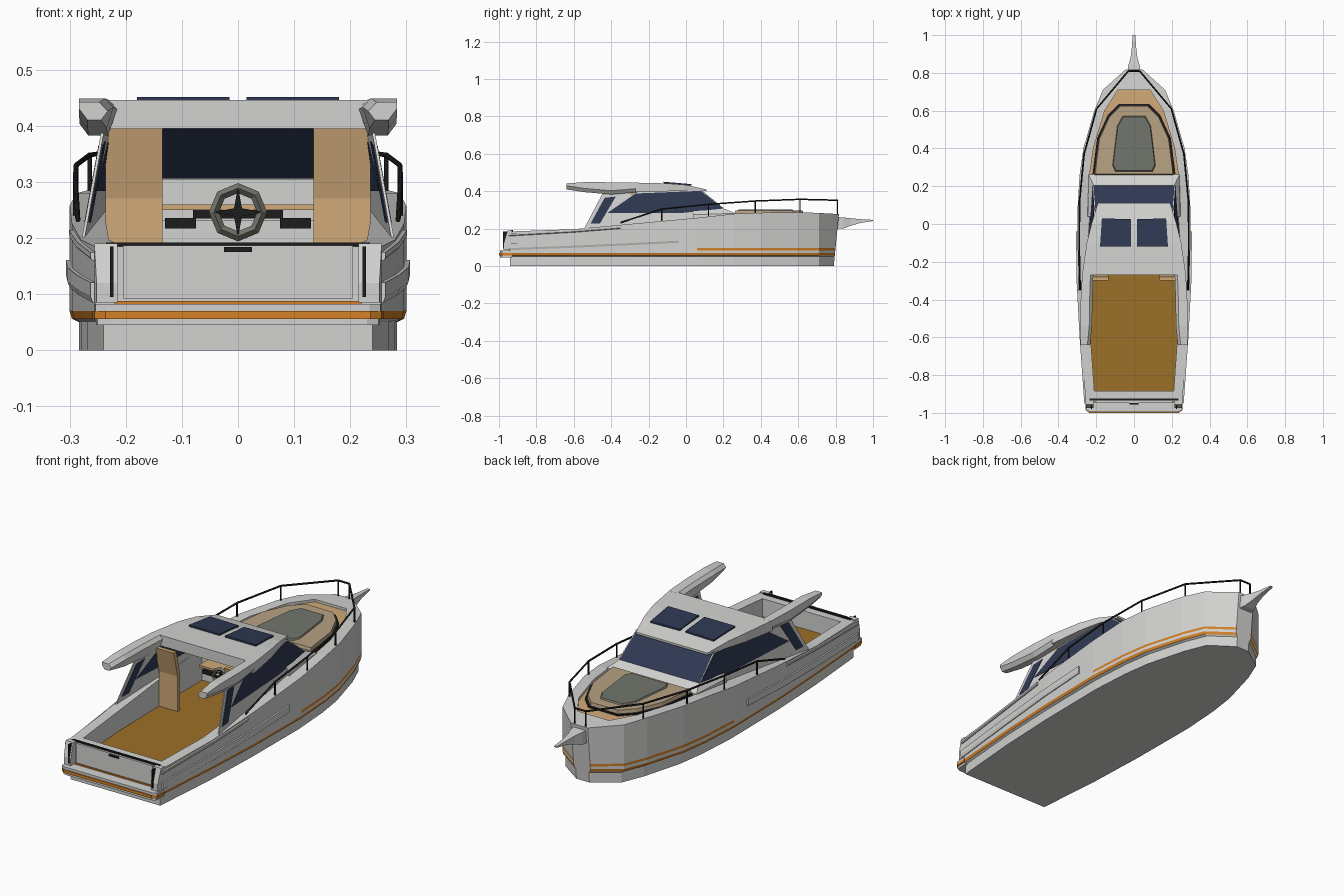
import bpy, bmesh, math
from mathutils import Vector

if "Cube" in bpy.data.objects:
    bpy.data.objects.remove(bpy.data.objects["Cube"], do_unlink=True)


def material(name, r, g, b):
    m = bpy.data.materials.new(name)
    m.use_nodes = True
    m.diffuse_color = (r, g, b, 1)
    m.node_tree.nodes["Principled BSDF"].inputs["Base Color"].default_value = (r, g, b, 1)
    return m


white = material("hull white", .65, .65, .64)
orange = material("stripe orange", .66, .22, .02)
teak = material("cockpit teak", .33, .16, .02)
tan = material("deck tan", .64, .4, .19)
dull_tan = material("trunk tan", .48, .36, .23)
navy = material("window navy", .028, .04, .085)
grey = material("hatch grey", .17, .18, .15)
black = material("fitting black", .012, .012, .013)


def loft(name, rings, *mats):
    """Skin closed rings of points and cap both ends."""
    bm = bmesh.new()
    rows = [[bm.verts.new(p) for p in ring] for ring in rings]
    n = len(rows[0])
    for a, b in zip(rows, rows[1:]):
        for k in range(n):
            bm.faces.new((a[k], a[(k + 1) % n], b[(k + 1) % n], b[k])).material_index = 0
    bm.faces.new(rows[0])
    bm.faces.new(rows[-1])
    bmesh.ops.remove_doubles(bm, verts=bm.verts, dist=1e-5)
    bmesh.ops.recalc_face_normals(bm, faces=bm.faces)
    me = bpy.data.meshes.new(name)
    bm.to_mesh(me)
    bm.free()
    ob = bpy.data.objects.new(name, me)
    bpy.context.collection.objects.link(ob)
    for m in mats:
        me.materials.append(m)
    return ob


def pair(name, rings, mat):
    for s, side in ((1, "left"), (-1, "right")):
        loft(f"{side}_{name}", [[(s * x, y, z) for x, y, z in r] for r in rings], mat)


def rect(y, x0, x1, z0, z1):
    return [(x0, y, z0), (x1, y, z0), (x1, y, z1), (x0, y, z1)]


def box(name, x0, x1, y0, y1, z0, z1, mat, both=False):
    (pair if both else loft)(name, [rect(y0, x0, x1, z0, z1), rect(y1, x0, x1, z0, z1)], mat)


def slab(name, half, z0, z1, mat, inset=1.0):
    """Symmetric flat outline, given as its left half, with a tapered top."""
    full = half + [(-x, y) for x, y in reversed(half)]
    cy = sum(y for x, y in half) / len(half)
    top = [(x * inset, cy + (y - cy) * inset, z1) for x, y in full]
    return loft(name, [[(x, y, z0) for x, y in full], top], mat)


def tube(name, pts, radius, mat):
    cu = bpy.data.curves.new(name, "CURVE")
    cu.dimensions = "3D"
    cu.bevel_depth, cu.bevel_resolution, cu.use_fill_caps = radius, 1, True
    sp = cu.splines.new("POLY")
    sp.points.add(len(pts) - 1)
    for p, q in zip(sp.points, pts):
        p.co = (*q, 1)
    tmp = bpy.data.objects.new(name + "_path", cu)
    me = bpy.data.meshes.new_from_object(tmp)
    bpy.data.objects.remove(tmp)
    me.materials.clear()
    me.materials.append(mat)
    bpy.context.collection.objects.link(bpy.data.objects.new(name, me))


# Hull stations: y, bottom half width, side half width, sheer, inner half width, deck height
stations = [
    (-.94, .24, .255, .185, .21, .185), (-.885, .245, .26, .187, .21, .187),
    (-.885, .245, .26, .187, .21, .1), (-.6, .268, .28, .197, .23, .1),
    (-.3, .28, .296, .225, .235, .1), (.06, .283, .3, .258, .235, .1),
    (.06, .283, .3, .258, .235, .25), (.26, .27, .288, .28, .235, .268),
    (.4, .25, .268, .285, .215, .272), (.6, .195, .21, .288, .155, .275),
    (.71, .15, .165, .284, .085, .272), (.71, .15, .165, .284, .085, .284),
    (.79, .035, .045, .278, .02, .278)]


def along(y, k):
    """Interpolate one station column at y."""
    for a, b in zip(stations, stations[1:]):
        if a[0] <= y <= b[0] and b[0] > a[0]:
            return a[k] + (b[k] - a[k]) * (y - a[0]) / (b[0] - a[0])
    return stations[0][k] if y < 0 else stations[-1][k]


rings = []
for y, b, w, sheer, inner, floor in stations:
    half = [(b, 0), (b, .05), (w - .004, .056), (w, .07), (w, .084), (w, .096),
            (w, sheer), (inner, sheer), (inner, floor)]
    rake = .1 if y > .75 else 0
    full = half + [(-x, z) for x, z in reversed(half)]
    rings.append([(x, y + rake * z, z) for x, z in full])
hull = loft("hull", rings, white, orange, teak, tan)
for f in hull.data.polygons:
    c, n = f.center, f.normal
    if abs(n.z) < .5 and (.056 < c.z < .07 or (.084 < c.z < .096 and c.y > .05)) and len(f.vertices) == 4:
        f.material_index = 1
    elif n.z > .7 and abs(c.x) < .01 and -.88 < c.y < .7:
        f.material_index = 2 if c.z < .15 else 3

# Swim platform and transom
for name, z0, z1, m, w in (("platform_base", .045, .056, white, .25), ("platform_band", .056, .07, orange, .256),
                           ("platform_top", .07, .082, white, .254)):
    slab(name, [(w - .02, -.995 if m == white else -1), (w, -.985), (w + .003, -.93)], z0, z1, m)
box("platform_trim", -.22, .22, -.946, -.938, .082, .088, orange)
box("transom_panel", -.205, .205, -.948, -.938, .092, .187, white)
pair("stern_post", [rect(-.975, .215, .252, .085, .12), rect(-.955, .215, .256, .085, .19),
                    rect(-.93, .215, .256, .085, .19)], white)
box("stern_post_strip", .222, .228, -.979, -.955, .095, .185, black, True)
box("transom_cap", -.235, .235, -.935, -.925, .184, .192, black)
box("transom_latch", -.025, .025, -.955, -.945, .175, .184, black)

# Side strakes and rub rails
def strake(name, ys, z_low, z_high, height, out):
    rs = []
    for i, y in enumerate(ys):
        z = z_low + (z_high - z_low) * i / (len(ys) - 1)
        w = along(y, 2)
        rs.append([(w - .01, y, z), (w + out * .5, y, z), (w + out, y, z + height * .3),
                   (w + out, y, z + height), (w - .01, y, z + height)])
    pair(name, rs, white)


strake("side_strake", (-.95, -.6, -.3, -.04), .085, .125, .036, .008)
strake("rub_rail", (-.95, -.6, -.35), .16, .2, .014, .008)

# Bow sprit
loft("bow_sprit", [rect(y, -w, w, a, b) for y, w, a, b in (
    (.79, .036, .2, .264), (.84, .03, .2, .26), (.88, .018, .215, .256),
    (.93, .012, .23, .251), (1, .007, .241, .247))], white)

# Foredeck trunk and hatch
trunk = [(.215, .255), (.19, .45), (.135, .57), (.075, .63)]
slab("trunk_gap", [(x + .005, y + .005) for x, y in trunk], .262, .281, black)
slab("trunk", trunk, .265, .297, dull_tan, .96)
slab("deck_hatch", [(.1, .275), (.115, .31), (.09, .52), (.06, .575)], .295, .303, grey, .95)


# Cabin side panels lie on one slanted plane
def side_panel(name, outline, thick, mat):
    x = lambda y, z: .27 - .06 * (y + .5) - .15 * (z - .22)
    pair(name, [[(x(y, z) + d, y, z) for y, z in outline] for d in (-thick / 2, thick / 2)], mat)


side_panel("cabin_wall", [(-.55, .19), (-.44, .4), (.085, .405), (.205, .305), (.25, .26)], .005, white)
side_panel("cabin_window", [(-.42, .284), (-.27, .388), (.08, .402), (.2, .308), (-.02, .284)], .009, navy)
side_panel("quarter_window", [(-.51, .228), (-.435, .365), (-.375, .372), (-.46, .228)], .009, navy)

# Windshield and the solid cowl beneath it
loft("cabin_cowl", [[(-.25, .04, .23), (.25, .04, .23), (.24, .265, .25), (-.24, .265, .25)],
                    [(-.245, .04, .275), (.245, .04, .275), (.24, .262, .282), (-.24, .262, .282)],
                    [(-.224, .04, .305), (.224, .04, .305), (.215, .208, .306), (-.215, .208, .306)]], white)
loft("windshield", [[(-.215, .208 - d, .303), (.215, .208 - d, .303), (.205, .085 - d, .405),
                     (-.205, .085 - d, .405)] for d in (0, .008)], navy)

# Roof, aft arms and skylights
loft("roof", [rect(y, -w, w, a, b) for y, w, a, b in (
    (.11, .192, .4, .41), (0, .225, .403, .434), (-.1, .25, .4, .442), (-.27, .275, .395, .446))], white)
arm = []
for y, x0, x1, a, b in ((-.26, .215, .274, .395, .446), (-.4, .22, .282, .383, .448),
                        (-.54, .222, .283, .395, .449), (-.64, .232, .283, .41, .442)):
    arm.append([(x0 + .012, y, a), (x1 - .015, y, a), (x1, y, a + .02), (x1, y, b),
                (x0 + .015, y, b), (x0, y, b - .016)])
pair("roof_arm", arm, white)
pair("skylight", [[(.015, .025, z), (.17, .03, z), (.18, -.12, z + .013), (.015, -.12, z + .013)]
                  for z in (.43, .438)], navy)

# Cockpit: folded bulkhead panels, dash and steering wheel
pair("bulkhead_panel", [[(x, -.27, .1), (x, -.27, .27), (x, -.3, .395), (x, -.28, .395),
                         (x, -.25, .27), (x, -.25, .1)] for x in (.135, .236)], tan)
box("dash_table", -.14, .14, -.1, .0, .25, .26, tan)
box("dash_bracket", .075, .13, -.09, .04, .217, .236, black, True)
box("dash_console", -.08, .08, -.08, .045, .235, .25, black)
center = Vector((0, -.13, .246))
bpy.ops.mesh.primitive_torus_add(major_segments=8, minor_segments=4, major_radius=.043, minor_radius=.009,
                                 location=center, rotation=(math.pi / 2, 0, 0))
wheel = bpy.context.object
wheel.name = "steering_wheel"
wheel.data.materials.append(grey)
star = []
for i in range(8):
    r, a = (.01 if i % 2 else .046), i * math.pi / 4
    star.append((r * math.cos(a), r * math.sin(a)))
loft("wheel_spokes", [[(x, center.y + d, center.z + z) for x, z in star] for d in (-.006, .006)], black)
tube("steering_column", [center, (0, -.06, .242)], .008, black)

# Guard rails with posts
rail = [(-.35, .232), (-.13, .305), (.12, .33), (.37, .348), (.61, .357)]
for s, side in ((1, "left"), (-1, "right")):
    path = [(s * (along(y, 2) - .008), y, z) for y, z in rail] + [(s * .03, .81, .352)]
    tube(f"{side}_guard_rail", path, .0045, black)
    for i, (x, y, z) in enumerate(path[1:]):
        tube(f"{side}_rail_post_{i}", [(x, y, z), (x, y, along(y, 3) - .01)], .004, black)
tube("bow_rail", [(-.03, .81, .352), (.03, .81, .352)], .0045, black)
